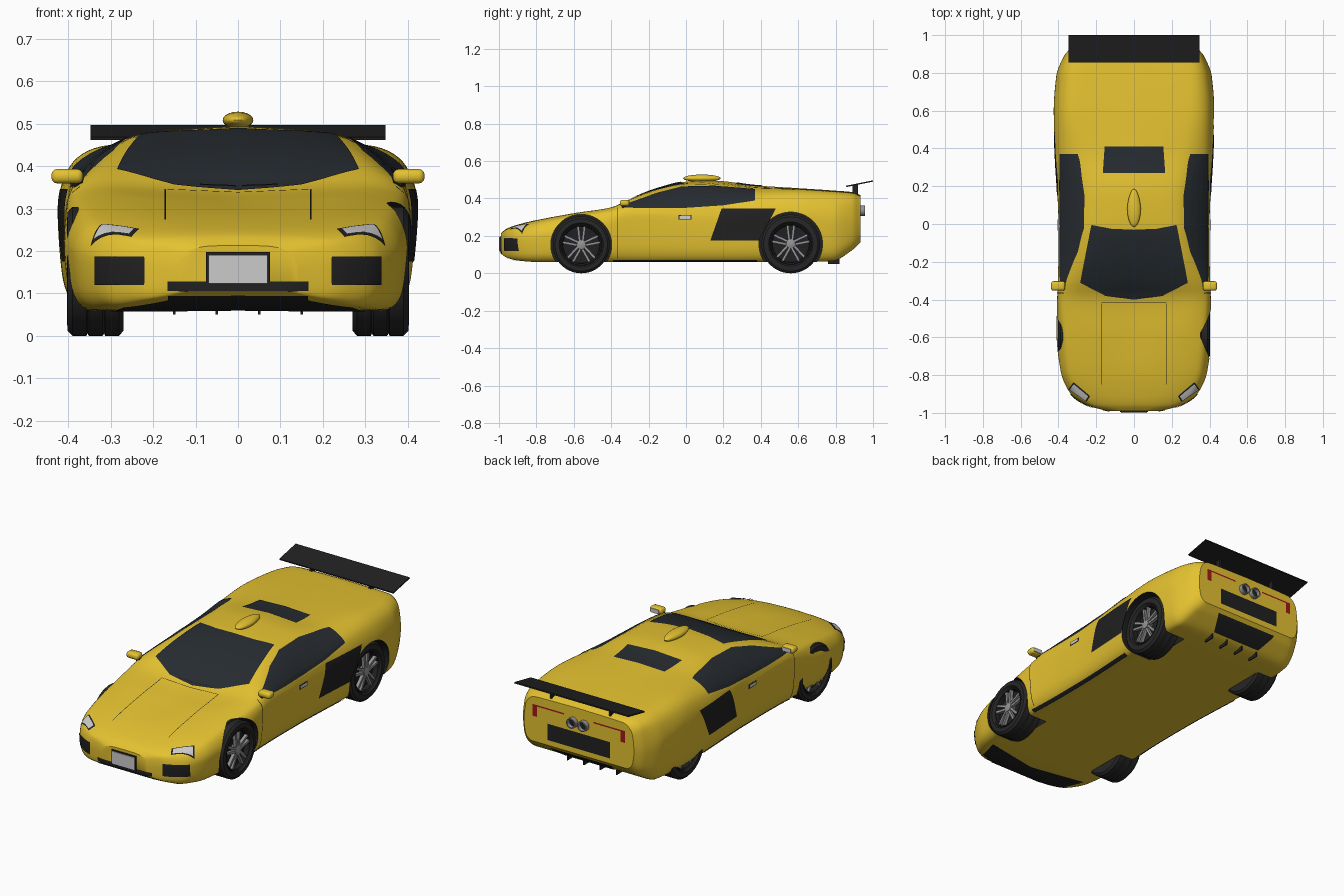
import bpy, bmesh, math
from mathutils import Vector, Matrix
from mathutils.bvhtree import BVHTree

if "Cube" in bpy.data.objects:
    bpy.data.objects.remove(bpy.data.objects["Cube"])


def material(name, r, g, b):
    m = bpy.data.materials.new(name)
    m.diffuse_color = (r, g, b, 1)
    m.use_nodes = True
    m.node_tree.nodes["Principled BSDF"].inputs["Base Color"].default_value = m.diffuse_color
    return m


YELLOW = material("yellow_paint", .78, .54, .03)
BLACK = material("black_trim", .015, .015, .016)
GLASS = material("dark_glass", .02, .025, .03)
RUBBER = material("rubber", .02, .02, .02)
METAL = material("metal", .3, .3, .31)
LIGHT = material("pale_lens", .62, .62, .6)
RED = material("red_lens", .35, .01, .01)


def finish(name, bm, mat, angle=35):
    bmesh.ops.recalc_face_normals(bm, faces=bm.faces)
    me = bpy.data.meshes.new(name)
    bm.to_mesh(me)
    bm.free()
    ob = bpy.data.objects.new(name, me)
    bpy.context.collection.objects.link(ob)
    me.materials.append(mat)
    bpy.ops.object.select_all(action='DESELECT')
    ob.select_set(True)
    bpy.context.view_layer.objects.active = ob
    bpy.ops.object.shade_smooth_by_angle(angle=math.radians(angle))
    return ob


def smooth_curve(xs, ys, x):
    """Interpolation through points without overshoot."""
    n = len(xs)
    d = [(ys[i + 1] - ys[i]) / (xs[i + 1] - xs[i]) for i in range(n - 1)]
    m = [d[0]] + [2 * a * b / (a + b) if a * b > 0 else 0 for a, b in zip(d, d[1:])] + [d[-1]]
    i = max(j for j in range(n - 1) if xs[j] <= x or j == 0)
    h = xs[i + 1] - xs[i]
    t = (x - xs[i]) / h
    return ((2*t**3 - 3*t*t + 1) * ys[i] + (t**3 - 2*t*t + t) * h * m[i]
            + (3*t*t - 2*t**3) * ys[i + 1] + (t**3 - t*t) * h * m[i + 1])


# Body: y, floor z, half width, its z, shoulder x z, top edge x z, centre z
STATIONS = [
    (-.99, .105, .14, .16, .12, .20, .06, .212, .213),
    (-.96, .085, .25, .17, .22, .222, .12, .235, .238),
    (-.90, .068, .335, .18, .30, .24, .16, .258, .26),
    (-.78, .06, .388, .20, .345, .272, .2, .288, .288),
    (-.58, .06, .41, .22, .365, .31, .24, .324, .315),
    (-.40, .06, .407, .27, .388, .33, .30, .352, .34),
    (-.30, .06, .403, .30, .39, .35, .285, .395, .395),
    (-.15, .06, .40, .30, .39, .35, .245, .447, .455),
    (.00, .06, .40, .28, .39, .35, .225, .475, .49),
    (.15, .06, .405, .28, .395, .355, .225, .477, .495),
    (.37, .06, .418, .30, .392, .388, .27, .454, .47),
    (.60, .06, .425, .30, .388, .41, .3, .449, .455),
    (.78, .065, .412, .28, .378, .40, .3, .438, .443),
    (.89, .125, .37, .27, .352, .385, .28, .428, .434),
    (.932, .165, .335, .27, .325, .36, .27, .412, .418)]


def build_body():
    ys = [s[0] for s in STATIONS]
    cols = list(zip(*STATIONS))
    bm = bmesh.new()
    rings, ny = [], 90
    for k in range(ny + 1):
        y = ys[0] + (ys[-1] - ys[0]) * (1 - math.cos(math.pi * k / ny)) / 2
        zb, w, zm, xs, zs, xt, zt, zc = [smooth_curve(ys, c, y) for c in cols[1:]]
        px = [0, w * .84, w * .97, w, xs, xt, 0]
        pz = [zb, zb, zb + .3 * (zm - zb), zm, zs, zt, zc]
        us = [i / 6 for i in range(37)]
        half = [(smooth_curve(range(7), px, u), smooth_curve(range(7), pz, u)) for u in us]
        full = half + [(-x, z) for x, z in half[-2:0:-1]]
        rings.append([bm.verts.new((x, y, z)) for x, z in full])
    for a, b in zip(rings, rings[1:]):
        for i in range(len(a)):
            j = (i + 1) % len(a)
            bm.faces.new((a[i], a[j], b[j], b[i]))
    bm.faces.new(rings[0])
    bm.faces.new(rings[-1])
    bmesh.ops.recalc_face_normals(bm, faces=bm.faces)
    tree = BVHTree.FromBMesh(bm)
    return finish("body", bm, YELLOW), tree


body, tree = build_body()


def resample(line, n):
    pts = []
    for i in range(n + 1):
        t = i / n * (len(line) - 1)
        k = min(int(t), len(line) - 2)
        pts.append(Vector(line[k]).lerp(Vector(line[k + 1]), t - k))
    return pts


VIEWS = {"front": (lambda a, b: (a, -2, b), (0, 1, 0)), "rear": (lambda a, b: (a, 2, b), (0, -1, 0)),
         "side": (lambda a, b: (2, a, b), (-1, 0, 0)), "top": (lambda a, b: (a, b, 2), (0, 0, -1)),
         "below": (lambda a, b: (a, b, -2), (0, 0, 1))}


def panel(name, mat, view, low, high, mirror=False, lift=.003, n=16):
    """Panel between two outlines, pressed onto the body from one direction."""
    place, ray = VIEWS[view]
    bm = bmesh.new()
    for s in ((1, -1) if mirror else (1,)):
        grid = []
        for a, b in zip(resample(low, n), resample(high, n)):
            row = []
            for j in range(n + 1):
                hit, nor, _, _ = tree.ray_cast(Vector(place(*a.lerp(b, j / n))), Vector(ray))
                if hit:
                    hit = hit + nor * lift
                    hit.x *= s
                row.append(bm.verts.new(hit) if hit else None)
            grid.append(row)
        for r, q in zip(grid, grid[1:]):
            for j in range(n):
                vs = (r[j], r[j + 1], q[j + 1], q[j])
                if all(vs):
                    bm.faces.new(vs)
    return finish(name, bm, mat)


def rect(name, mat, view, a0, a1, b0, b1, **kw):
    return panel(name, mat, view, [(a0, b0), (a1, b0)], [(a0, b1), (a1, b1)], **kw)


def box(name, mat, centre, size, rot=None, mirror=False, bevel=0):
    bm = bmesh.new()
    for s in ((1, -1) if mirror else (1,)):
        m = Matrix.Translation((centre[0] * s, *centre[1:])) @ (rot or Matrix()) @ Matrix.Diagonal((*size, 1))
        bmesh.ops.create_cube(bm, size=1, matrix=m)
    if bevel:
        bmesh.ops.bevel(bm, geom=bm.edges[:], offset=bevel, segments=3, affect='EDGES', profile=.5)
    return finish(name, bm, mat)


# Glass
panel("windscreen", GLASS, "top", [(-.285, -.31), (-.15, -.38), (0, -.4), (.15, -.38), (.285, -.31)],
      [(-.225, -.005), (-.12, -.025), (0, -.03), (.12, -.025), (.225, -.005)], n=24)
panel("side_window", GLASS, "side", [(-.345, .35), (-.15, .347), (.02, .35), (.2, .362), (.37, .388)],
      [(-.345, .36), (-.15, .43), (-.02, .462), (.15, .466), (.37, .448)], mirror=True, n=24)
panel("rear_window", GLASS, "top", [(-.165, .27), (.165, .27)], [(-.155, .41), (.155, .41)])

# Intakes, grilles and plate
panel("side_intake", BLACK, "side", [(.13, .175), (.39, .175)], [(.19, .345), (.48, .345)], mirror=True)
rect("front_intake", BLACK, "front", .22, .335, .12, .187, mirror=True)
rect("upper_grille", BLACK, "front", -.165, .165, .106, .128)
rect("lower_grille", BLACK, "front", -.165, .165, .082, .096)
panel("front_splitter", BLACK, "below", [(-.31, -.78), (0, -.84), (.31, -.78)],
      [(-.27, -.91), (-.15, -.97), (0, -.98), (.15, -.97), (.27, -.91)], n=20)
box("plate_frame", BLACK, (0, -.988, .157), (.15, .016, .08))
box("number_plate", LIGHT, (0, -.993, .157), (.138, .014, .068))

# Headlights
panel("headlight_frame", BLACK, "top", [(.25, -.94), (.345, -.875)], [(.232, -.91), (.32, -.836)], mirror=True)
panel("headlight", LIGHT, "top", [(.255, -.932), (.337, -.876)], [(.242, -.91), (.318, -.846)],
      mirror=True, lift=.006)

# Shut lines, sill and handles
rect("bonnet_side_line", BLACK, "top", .170, .173, -.85, -.42, mirror=True, lift=.002)
rect("bonnet_rear_line", BLACK, "top", -.172, .172, -.419, -.416, lift=.002)
rect("door_line", BLACK, "side", -.367, -.363, .08, .35, mirror=True, lift=.002)
rect("sill", BLACK, "side", -.39, .38, .062, .073, mirror=True)
rect("handle_recess", BLACK, "side", -.04, .03, .287, .311, mirror=True)
rect("door_handle", LIGHT, "side", -.034, .024, .291, .307, mirror=True, lift=.007)
for x in (-.09, .01):
    rect("wiper", BLACK, "top", x, x + .085, -.386, -.38, lift=.008)

# Rear lights, panels and exhausts
rect("rear_grille", BLACK, "rear", -.19, .19, .195, .285)
panel("diffuser_panel", BLACK, "below", [(-.15, .83), (.15, .83)], [(-.19, .915), (.19, .915)])
rect("tail_light", RED, "rear", .255, .282, .305, .37, mirror=True)
rect("tail_light_strip", RED, "rear", .09, .27, .362, .37, mirror=True)
for i in range(4):
    box("diffuser_fin", BLACK, (-.15 + i * .1, .79, .065), (.006, .06, .03))


def revolve(bm, profile, n=48):
    """Spin (x, radius) points about the x axis."""
    vs = [bm.verts.new((x, 0, r)) for x, r in profile]
    es = [bm.edges.new(p) for p in zip(vs, vs[1:])]
    bmesh.ops.spin(bm, geom=vs + es, axis=(1, 0, 0), cent=(0, 0, 0), angle=math.tau, steps=n)
    bmesh.ops.remove_doubles(bm, verts=bm.verts, dist=1e-5)


to_y = Matrix.Rotation(math.pi / 2, 4, 'Z')
for x in (-.034, .034):
    for name, mat, prof in (("exhaust_pipe", METAL, [(-.05, .028), (.027, .028), (.027, .022), (-.01, .022)]),
                            ("exhaust_core", BLACK, [(.006, 0), (.006, .022)])):
        bm = bmesh.new()
        revolve(bm, prof, 24)
        bm.transform(Matrix.Translation((x, .93, .335)) @ to_y)
        finish(name, bm, mat)

# Wheels and wheel arches
for y, r, arch in ((-.56, .152, .163), (.56, .157, .17)):
    for side in (1, -1):
        cut = bmesh.new()
        revolve(cut, [(.245, 0), (.245, arch), (.6, arch), (.6, 0)], 64)
        cut.transform(Matrix.Translation((0, y, r)) @ Matrix.Scale(side, 4, (1, 0, 0)))
        cutter = finish("arch_cutter", cut, BLACK)
        mod = body.modifiers.new("arch", 'BOOLEAN')
        mod.operation, mod.solver, mod.object = 'DIFFERENCE', 'EXACT', cutter
        mod.material_mode = 'TRANSFER'
        bpy.context.view_layer.objects.active = body
        bpy.ops.object.modifier_apply(modifier=mod.name)
        bpy.data.objects.remove(cutter)

        put = Matrix.Translation((.335 * side, y, r)) @ Matrix.Scale(side, 4, (1, 0, 0))
        tyre, rim, spokes = bmesh.new(), bmesh.new(), bmesh.new()
        revolve(tyre, [(-.065, .1), (-.065, r - .012), (-.055, r), (-.022, r), (-.02, r - .006), (-.016, r),
                       (.016, r), (.02, r - .006), (.022, r), (.055, r), (.066, r - .012), (.068, .118), (.06, .11)])
        revolve(rim, [(.06, .112), (.064, .108), (.058, .1), (.03, .098), (.026, 0)])
        revolve(rim, [(-.065, .1), (-.06, 0)])
        revolve(spokes, [(.03, .028), (.06, .024), (.064, .012), (.064, 0)], 24)
        for i in range(10):
            a = math.tau * (i // 2) / 5
            m = (Matrix.Rotation(a, 4, 'X') @ Matrix.Translation((.048, .013 if i % 2 else -.013, .06))
                 @ Matrix.Rotation(-.12 if i % 2 else .12, 4, 'X') @ Matrix.Diagonal((.018, .013, .085, 1)))
            bmesh.ops.create_cube(spokes, size=1, matrix=m)
        for name, bm, mat in (("tyre", tyre, RUBBER), ("wheel_rim", rim, BLACK), ("wheel_spokes", spokes, METAL)):
            bm.transform(put)
            finish(name, bm, mat)
body.select_set(True)
bpy.context.view_layer.objects.active = body
bpy.ops.object.shade_smooth_by_angle(angle=math.radians(35))

# Rear wing and its posts
box("rear_wing", BLACK, (0, .928, .479), (.695, .146, .007), Matrix.Rotation(.2, 4, 'X'))
box("wing_post", BLACK, (.18, .905, .445), (.012, .03, .06), mirror=True)

# Door mirrors
box("mirror_shell", YELLOW, (.402, -.328, .376), (.075, .05, .034), mirror=True, bevel=.014)
box("mirror_glass", LIGHT, (.402, -.303, .376), (.05, .004, .022), mirror=True)
box("mirror_stalk", BLACK, (.375, -.33, .357), (.02, .02, .03), mirror=True)

# Roof scoop
bm = bmesh.new()
bmesh.ops.create_uvsphere(bm, u_segments=32, v_segments=16, radius=1,
                          matrix=Matrix.Translation((0, .085, .508)) @ Matrix.Diagonal((.036, .1, .02, 1)))
for v in bm.verts:
    v.co.x *= 1 - 1.8 * max(0, v.co.y - .085)
finish("roof_scoop", bm, YELLOW)
